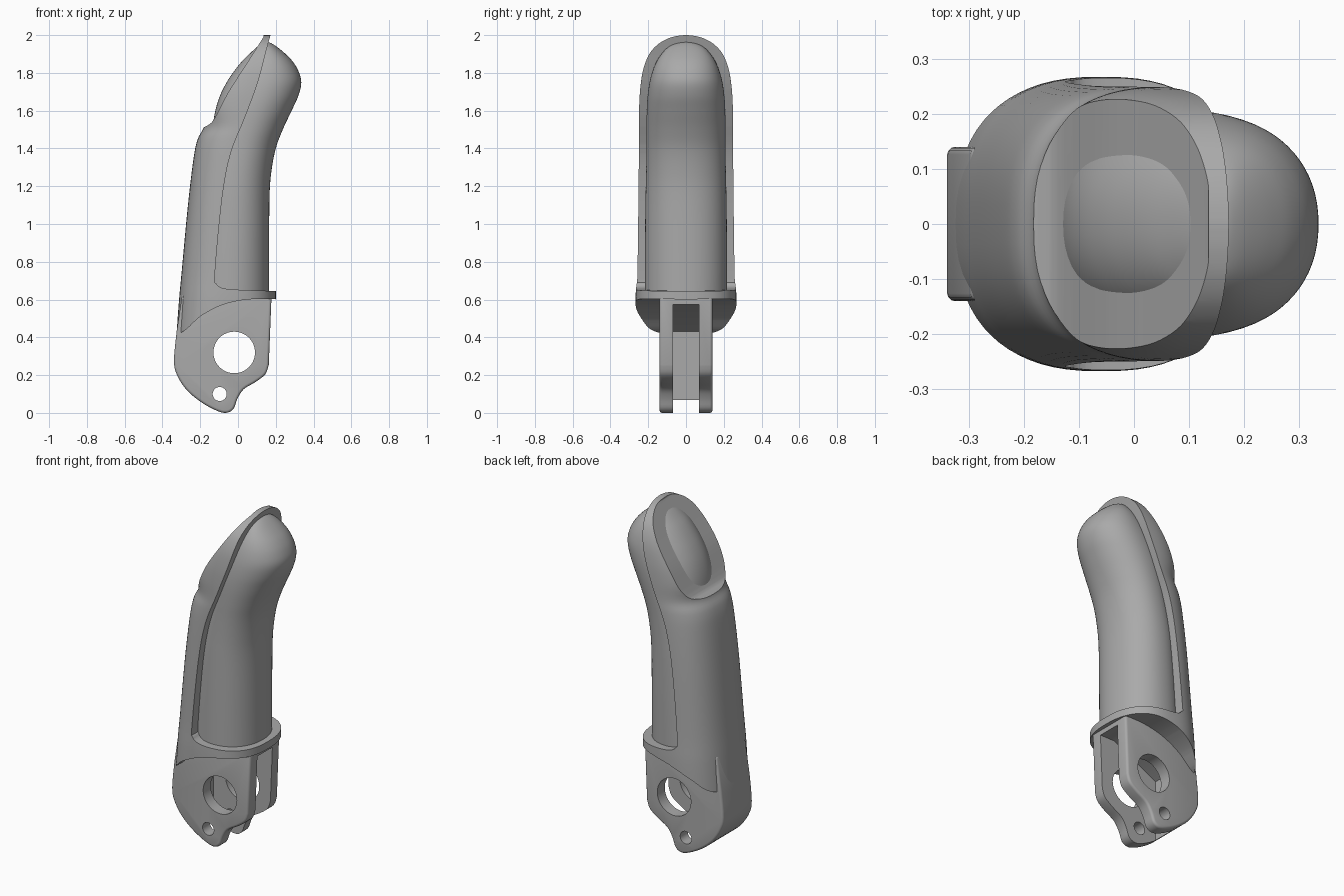
import bpy, bmesh, math
from mathutils import Vector

default = bpy.data.objects.get("Cube")
if default:
    bpy.data.objects.remove(default, do_unlink=True)

grey = bpy.data.materials.new("plain grey")
grey.use_nodes = True
tone = (0.4, 0.4, 0.4, 1)
grey.diffuse_color = tone
grey.node_tree.nodes["Principled BSDF"].inputs["Base Color"].default_value = tone


def smooth_rows(rows, steps):
    """Catmull-Rom interpolation through rows of any length."""
    out = []
    for i in range(len(rows) - 1):
        p = [rows[max(0, min(len(rows) - 1, i + k))] for k in (-1, 0, 1, 2)]
        for s in range(steps):
            t = s / steps
            out.append([0.5 * (2 * b + (c - a) * t + (2 * a - 5 * b + 4 * c - d) * t * t
                               + (3 * b - a - 3 * c + d) * t ** 3)
                        for a, b, c, d in zip(*p)])
    return out + [list(rows[-1])]


def finish(name, bm):
    bmesh.ops.recalc_face_normals(bm, faces=bm.faces)
    mesh = bpy.data.meshes.new(name)
    bm.to_mesh(mesh)
    bm.free()
    mesh.materials.append(grey)
    obj = bpy.data.objects.new(name, mesh)
    bpy.context.collection.objects.link(obj)
    return obj


def loft(name, rows, power, sides=72):
    """Stack superellipse rings; each row is z, back x, front x, half width."""
    bm = bmesh.new()
    rings = []
    for z, back, front, half in smooth_rows(rows, 5):
        ring = []
        for k in range(sides):
            a = 2 * math.pi * k / sides
            c, s = math.cos(a), math.sin(a)
            x = math.copysign(abs(c) ** (2 / power), c) * (front - back) / 2
            y = math.copysign(abs(s) ** (2 / power), s) * half
            ring.append(bm.verts.new((x + (back + front) / 2, y, z)))
        rings.append(ring)
    for low, high in zip(rings, rings[1:]):
        for k in range(sides):
            j = (k + 1) % sides
            bm.faces.new((low[k], low[j], high[j], high[k]))
    bm.faces.new(rings[0])
    bm.faces.new(rings[-1])
    return finish(name, bm)


def prism(name, outline, half):
    """Extrude an x-z outline across y."""
    bm = bmesh.new()
    face = bm.faces.new([bm.verts.new((x, -half, z)) for x, z in outline])
    moved = bmesh.ops.extrude_face_region(bm, geom=[face])["geom"]
    bmesh.ops.translate(bm, vec=Vector((0, 2 * half, 0)),
                        verts=[v for v in moved if isinstance(v, bmesh.types.BMVert)])
    return finish(name, bm)


def disc(x, z, radius):
    ring = [2 * math.pi * k / 48 for k in range(48)]
    return prism("hole_cutter", [(x + radius * math.cos(a), z + radius * math.sin(a)) for a in ring], 0.4)


def apply(obj, mod):
    bpy.ops.object.select_all(action="DESELECT")
    bpy.context.view_layer.objects.active = obj
    obj.select_set(True)
    bpy.ops.object.modifier_apply(modifier=mod.name)


def cut(obj, cutter):
    cutter.hide_render = True
    mod = obj.modifiers.new("cut", "BOOLEAN")
    mod.operation, mod.solver, mod.object = "DIFFERENCE", "EXACT", cutter
    apply(obj, mod)
    bpy.data.objects.remove(cutter, do_unlink=True)


def bevel(obj, width):
    mod = obj.modifiers.new("bevel", "BEVEL")
    mod.width, mod.segments, mod.limit_method = width, 3, "ANGLE"
    mod.angle_limit = math.radians(50)
    apply(obj, mod)


# Soft fingertip core, showing as the pad and the nail
pad = loft("finger_pad", [
    (0.61, -0.24, 0.165, 0.218), (0.9, -0.22, 0.165, 0.217), (1.15, -0.2, 0.167, 0.214),
    (1.28, -0.18, 0.177, 0.211), (1.4, -0.155, 0.2, 0.209), (1.5, -0.137, 0.237, 0.209),
    (1.6, -0.12, 0.284, 0.208), (1.68, -0.095, 0.32, 0.203), (1.75, -0.06, 0.335, 0.193),
    (1.81, -0.02, 0.32, 0.177), (1.86, 0.02, 0.29, 0.156), (1.9, 0.06, 0.252, 0.13),
    (1.935, 0.098, 0.21, 0.096), (1.955, 0.125, 0.18, 0.055), (1.963, 0.145, 0.16, 0.012)], 2.15)

# Outer shell, open over the nail and along the pad
shell = loft("outer_shell", [
    (0.3, -0.33, 0.2, 0.266), (0.42, -0.325, 0.2, 0.267), (0.6, -0.312, 0.2, 0.267),
    (0.75, -0.298, 0.2, 0.262), (1.1, -0.265, 0.2, 0.255), (1.35, -0.235, 0.24, 0.252),
    (1.45, -0.213, 0.27, 0.251), (1.52, -0.18, 0.29, 0.25), (1.62, -0.19, 0.31, 0.248),
    (1.72, -0.17, 0.33, 0.242), (1.82, -0.13, 0.36, 0.226), (1.9, -0.11, 0.4, 0.194),
    (1.95, -0.1, 0.4, 0.15), (1.98, -0.1, 0.4, 0.1), (1.995, -0.1, 0.4, 0.05),
    (2.0, -0.1, 0.4, 0.008)], 2.5)
pad_edge = smooth_rows([(0.172, 2.0), (0.15, 1.92), (0.105, 1.75), (0.037, 1.565), (-0.04, 1.37),
                        (-0.085, 1.13), (-0.122, 0.74), (-0.115, 0.685), (-0.07, 0.658),
                        (0.05, 0.65), (0.2, 0.645)], 4)
cut(shell, prism("pad_cutter", [(0.6, 2.2), (0.172, 2.2)] + pad_edge + [(0.6, 0.64)], 0.5))
nail_edge = smooth_rows([(-0.2, 1.505), (-0.165, 1.52), (-0.127, 1.555), (-0.05, 1.7),
                         (0.04, 1.84), (0.135, 1.99)], 4)
cut(shell, prism("nail_cutter", [(-0.6, 1.5)] + nail_edge + [(0.135, 2.2), (-0.6, 2.2)], 0.5))
under_edge = smooth_rows([(-0.31, 0.42), (-0.27, 0.445), (-0.2, 0.51), (-0.1, 0.565),
                          (0, 0.593), (0.1, 0.603), (0.25, 0.6)], 4)
cut(shell, prism("under_cutter", [(-0.6, 0.2), (-0.6, 0.42)] + under_edge + [(0.6, 0.6), (0.6, 0.2)], 0.5))

# Hinge tongue below the shell, slotted into two prongs
tongue_curve = smooth_rows([(-0.325, 0.43), (-0.339, 0.28), (-0.325, 0.205), (-0.275, 0.125),
                            (-0.2, 0.06), (-0.12, 0.015), (-0.065, 0.0), (-0.025, 0.02),
                            (-0.003, 0.075), (0.03, 0.125), (0.095, 0.165), (0.145, 0.205),
                            (0.163, 0.255)], 4)
tongue = prism("hinge_tongue", [(-0.295, 0.63)] + tongue_curve + [(0.178, 0.63)], 0.14)
bevel(tongue, 0.014)
cut(tongue, prism("slot_cutter", [(-0.21, -0.2), (-0.21, 0.43), (0.08, 0.575), (0.4, 0.575), (0.4, -0.2)], 0.07))
cut(tongue, disc(-0.02, 0.32, 0.11))
cut(tongue, disc(-0.097, 0.1, 0.037))

for part in (pad, shell, tongue):
    bpy.ops.object.select_all(action="DESELECT")
    bpy.context.view_layer.objects.active = part
    part.select_set(True)
    bpy.ops.object.shade_smooth_by_angle(angle=math.radians(35))
